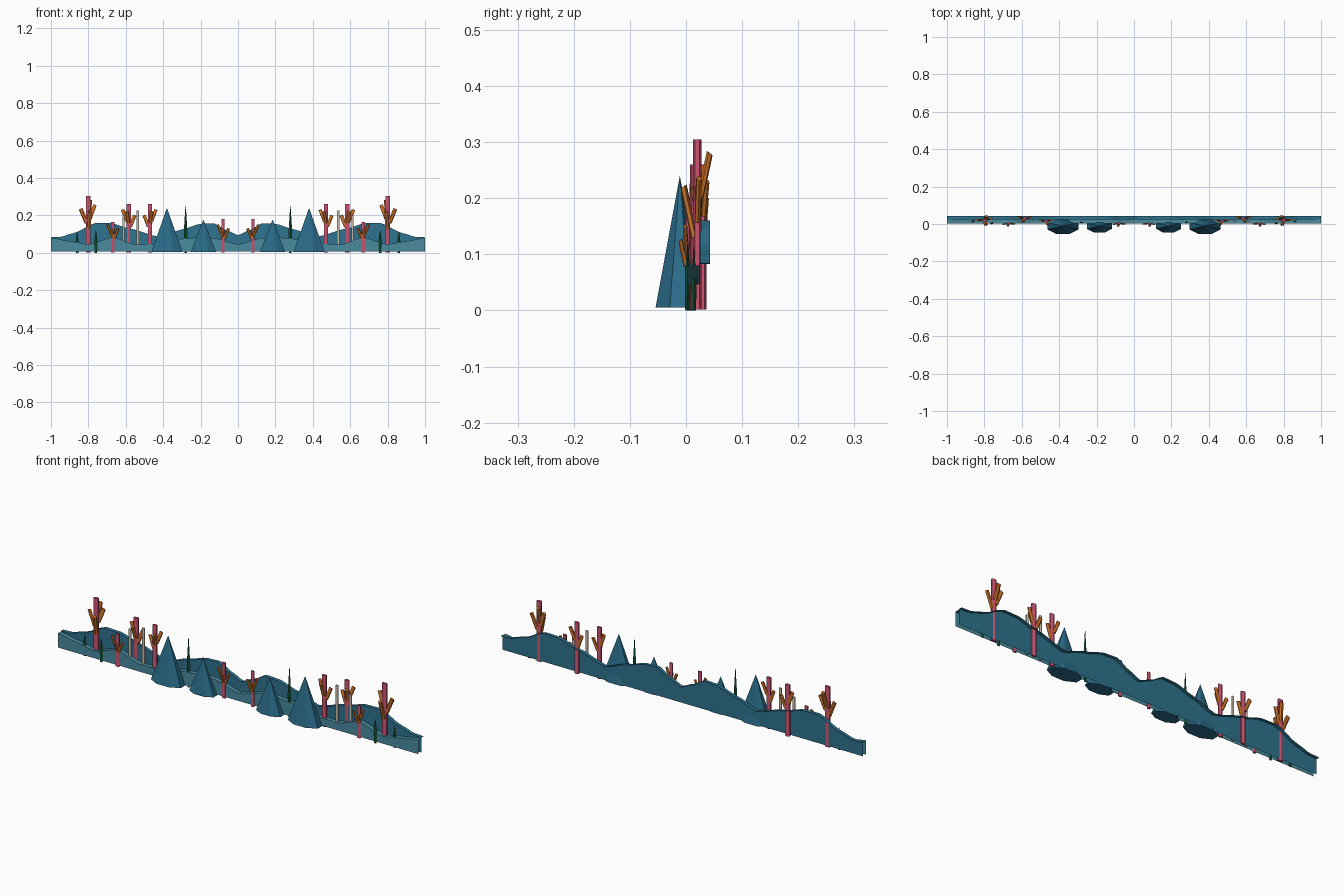
import bpy, bmesh, math
from mathutils import Vector, Matrix

cube = bpy.data.objects.get("Cube")
if cube:
    bpy.data.objects.remove(cube, do_unlink=True)


def material(name, rgb):
    m = bpy.data.materials.new(name)
    m.use_nodes = True
    lin = [(c / 255) ** 2.2 for c in rgb] + [1]
    m.diffuse_color = lin
    m.node_tree.nodes["Principled BSDF"].inputs["Base Color"].default_value = lin
    return m


LIGHT_BLUE = material("pale sea blue", (74, 138, 157))
MID_BLUE = material("sea blue", (50, 115, 142))
ROCK_BLUE = material("deep rock blue", (46, 107, 136))
PINK = material("coral pink", (205, 86, 114))
ORANGE = material("coral orange", (207, 116, 46))
CREAM = material("pale cream", (205, 190, 170))
GREEN = material("kelp green", (30, 92, 62))
DEPTH = 0.52  # everything is flattened front to back


def finish(name, bm, mat):
    mesh = bpy.data.meshes.new(name)
    bm.to_mesh(mesh)
    bm.free()
    mesh.materials.append(mat)
    obj = bpy.data.objects.new(name, mesh)
    bpy.context.collection.objects.link(obj)
    return obj


def hill(name, profile, bottom, front, back, mat):
    """Mirrored wavy sheet with a ledge along its top edge."""
    half = []
    for (x0, z0), (x1, z1) in zip(profile, profile[1:]):
        for i in range(4):
            t = i / 4
            s = 0.5 * t + 0.5 * (1 - math.cos(math.pi * t)) / 2
            half.append((x0 + (x1 - x0) * t, z0 + (z1 - z0) * s))
    half.append(profile[-1])
    line = [(-x, z) for x, z in reversed(half[1:])] + half
    bm = bmesh.new()
    cols = [[bm.verts.new(p) for p in ((x, front, bottom), (x, front, z), (x, back, z))]
            for x, z in line]
    for a, b in zip(cols, cols[1:]):
        for k in range(2):
            bm.faces.new((a[k], b[k], b[k + 1], a[k + 1]))
    finish(name, bm, mat)


def add_rod(bm, start, end, r0, r1, sides=6, turn=0.0):
    """Tapered prism between two points, flattened in depth about its start."""
    start, end = Vector(start), Vector(end)
    d = end - start
    rot = d.to_track_quat('Z', 'Y').to_matrix().to_4x4()
    flat = Matrix.Diagonal((1, DEPTH, 1, 1))
    m = (Matrix.Translation(start) @ flat @ rot
         @ Matrix.Translation((0, 0, d.length / 2)) @ Matrix.Rotation(turn, 4, 'Z'))
    bmesh.ops.create_cone(bm, cap_ends=True, segments=sides, radius1=r0, radius2=r1,
                          depth=d.length, matrix=m)


def rod(name, start, end, r0, r1, mat, sides=6, turn=0.0):
    bm = bmesh.new()
    add_rod(bm, start, end, r0, r1, sides, turn)
    return finish(name, bm, mat)


def coral(name, x, y, height, radius, arms, side):
    """Pink trunk with splayed orange arms: direction, height, length."""
    rod(name + "_trunk", (x, y, 0.002), (x, y, height), radius, radius, PINK)
    bm = bmesh.new()
    for angle, z, length in arms:
        out = Vector((side * math.cos(angle), math.sin(angle), 0))
        centre = Vector((x, y, z))
        thick = radius * 0.75
        foot = centre + Vector((out.x, out.y * DEPTH, 0)) * radius * 0.7
        add_rod(bm, foot, foot + out * length * 0.42 + Vector((0, 0, length)),
                thick, thick)
    finish(name + "_arms", bm, ORANGE)


# Rolling sea floor sheets
hill("front_hill", [(0, .045), (.13, .08), (.2, .083), (.3, .075), (.45, .047), (.55, .045),
                    (.67, .083), (.8, .045), (.9, .062), (1, .08)], .008, .003, .025, LIGHT_BLUE)
hill("back_hill", [(0, .095), (.06, .12), (.13, .158), (.2, .155), (.3, .125), (.42, .085),
                   (.58, .13), (.68, .158), (.76, .16), (.88, .105), (.95, .085), (1, .083)],
     .008, .025, .043, MID_BLUE)

# Everything standing on the floor, on both sides
for side, tag in ((-1, "right"), (1, "left")):
    # Pointed rocks
    for size, x, height, radius in (("large", .38, .24, .09), ("small", .185, .178, .073)):
        rod(f"{size}_rock_{tag}", (side * x, -.011, .005), (side * x, -.011, height),
            radius, 0, ROCK_BLUE, 8, math.pi / 8)

    # Branching corals
    tall = [(3.0, .16, .075), (.5, .185, .07), (1.35, .2, .08), (-1.4, .13, .09)]
    mid = [(2.8, .14, .06), (.4, .17, .06), (-1.3, .16, .06)]
    low = [(3.3, .075, .055), (-.3, .095, .055), (-1.4, .08, .045)]
    coral(f"tall_coral_{tag}", side * .80, .02, .305, .0145, tall, -side)
    coral(f"outer_coral_{tag}", side * .585, .0295, .26, .0135, mid, side)
    coral(f"inner_coral_{tag}", side * .47, .014, .26, .0125, mid, -side)
    coral(f"low_coral_{tag}", side * .67, .003, .165, .010, low, side)
    coral(f"centre_coral_{tag}", side * .08, .003, .18, .010, low, side)

    # Pale tube sponges
    for i, (x, top) in enumerate(((.537, .225), (.612, .2))):
        rod(f"tube_sponge_{tag}_{i}", (side * x, .018, .008), (side * x, .018, top),
            .0075, .0075, CREAM)

    # Kelp blades
    for i, (x, y, top) in enumerate(((.28, .008, .25), (.76, .003, .12), (.86, .014, .11))):
        rod(f"kelp_{tag}_{i}", (side * x, y, 0), (side * x, y, top * .45), .007, .01, GREEN, 4)
        rod(f"kelp_tip_{tag}_{i}", (side * x, y, top * .45), (side * x, y, top),
            .01, .001, GREEN, 4)
